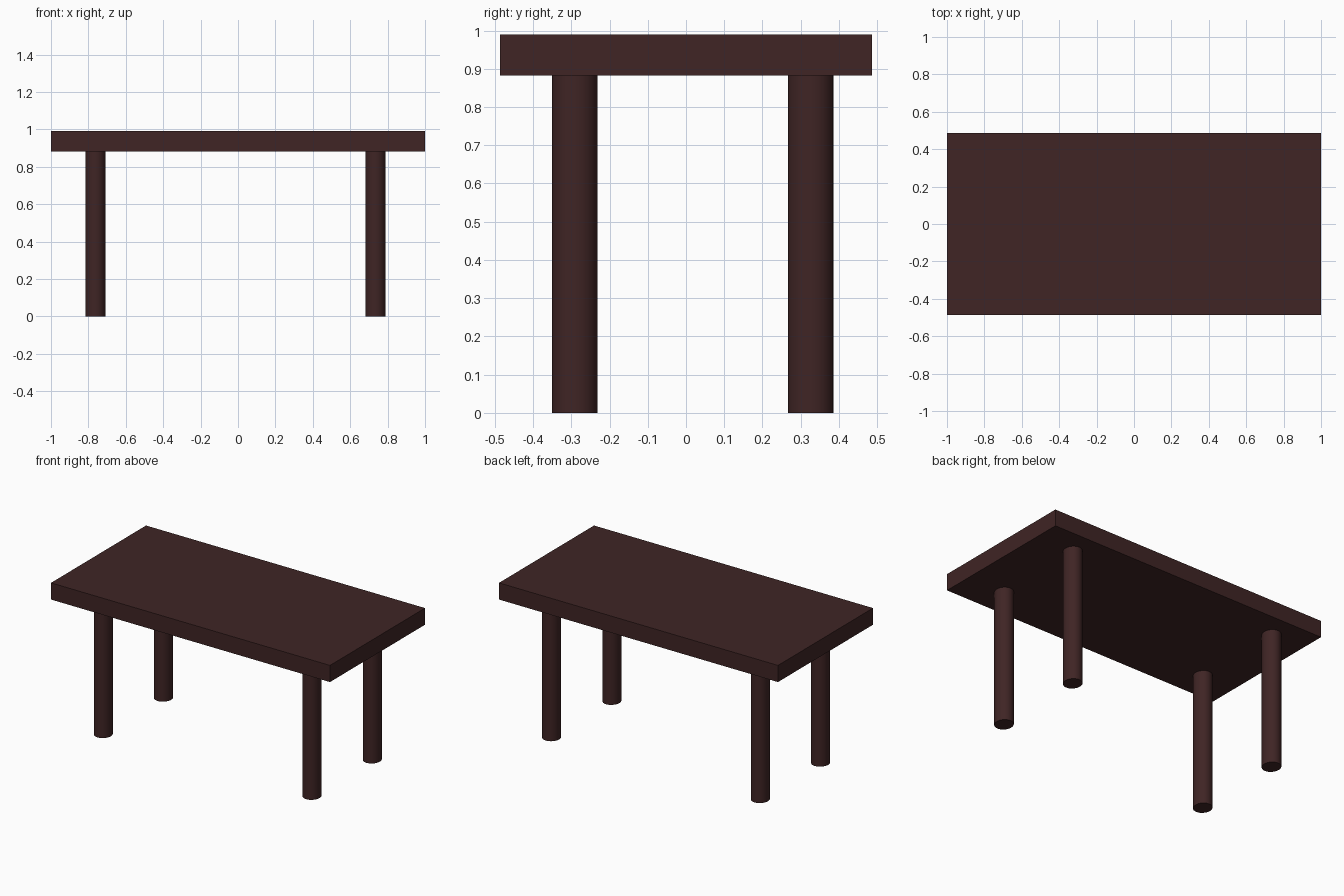
import bpy

if "Cube" in bpy.data.objects:
    bpy.data.objects.remove(bpy.data.objects["Cube"])

wood = bpy.data.materials.new("dark_wood")
wood.diffuse_color = (0.05, 0.018, 0.018, 1)
wood.use_nodes = True
wood.node_tree.nodes["Principled BSDF"].inputs["Base Color"].default_value = wood.diffuse_color

TOP_Z, UNDER_Z = 0.99, 0.882


def finish(name, scale):
    obj = bpy.context.object
    obj.name = name
    obj.scale = scale
    bpy.ops.object.transform_apply(location=False, rotation=False, scale=True)
    obj.data.materials.append(wood)
    return obj


# Rectangular slab top
bpy.ops.mesh.primitive_cube_add(size=1, location=(0, 0, (TOP_Z + UNDER_Z) / 2))
finish("table_top", (2.0, 0.973, TOP_Z - UNDER_Z))

# Four slightly oval legs, set a little off centre under the top
for side, x in (("left", -0.762), ("right", 0.735)):
    for end, y in (("front", -0.291), ("back", 0.326)):
        bpy.ops.mesh.primitive_cylinder_add(vertices=32, radius=1, depth=1,
                                            location=(x, y, UNDER_Z / 2))
        finish(f"{end}_{side}_leg", (0.0545, 0.0595, UNDER_Z))
        bpy.ops.object.shade_smooth_by_angle()
